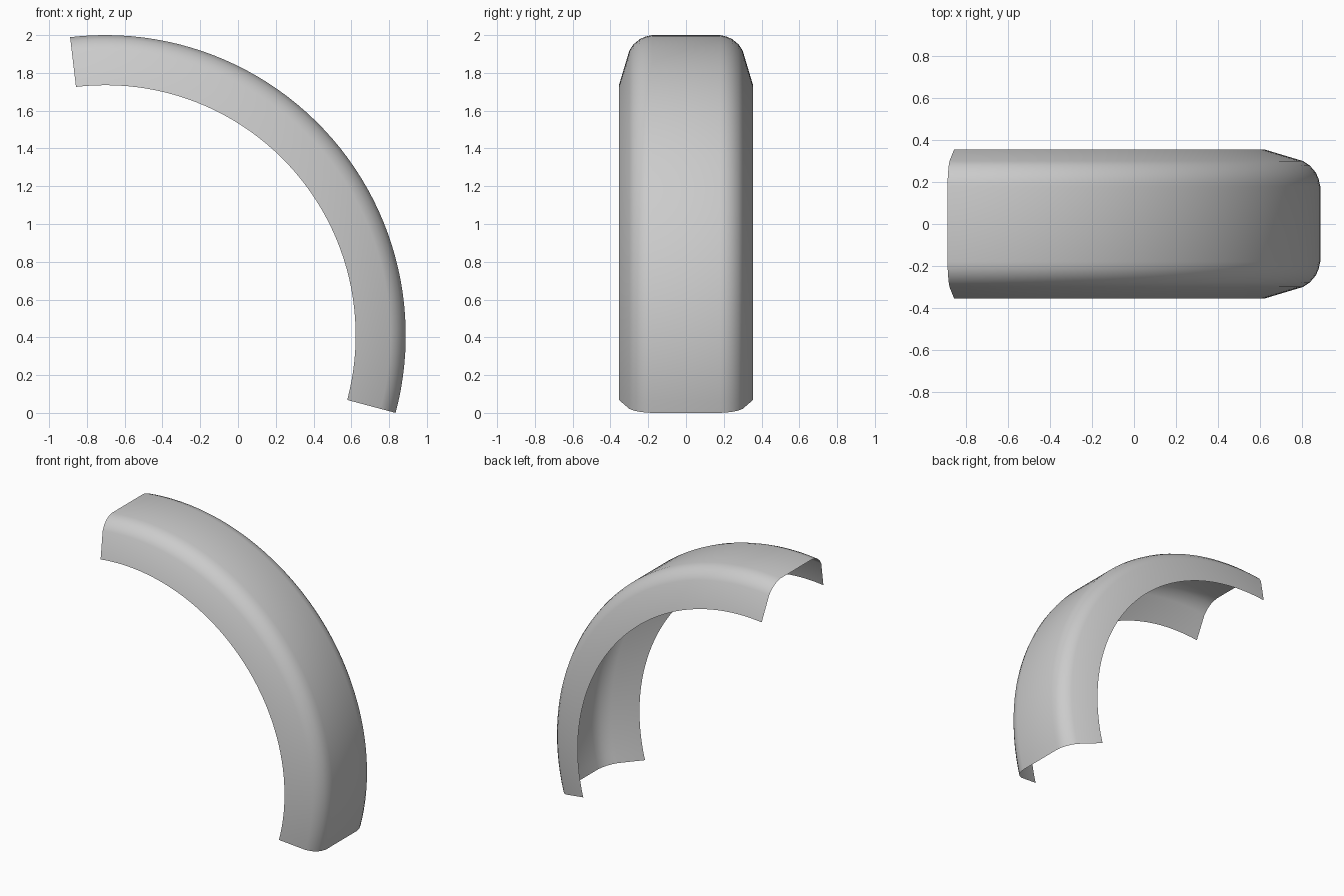
import bpy, bmesh, math

if "Cube" in bpy.data.objects:
    bpy.data.objects.remove(bpy.data.objects["Cube"])

# Arc of the fender in the XZ plane
CX, CZ = -0.702, 0.41
A0, A1, STEPS = math.radians(-14.94), math.radians(96.75), 48

# Cross-section: (y, radius), open on the inside
half = [(0.355, 1.325), (0.30, 1.508), (0.278, 1.541), (0.245, 1.569), (0.215, 1.582), (0.18, 1.59)]
profile = half + [(0.0, 1.59)] + [(-y, r) for y, r in reversed(half)]

mat = bpy.data.materials.new("light grey")
mat.diffuse_color = (0.6, 0.6, 0.6, 1)
mat.use_nodes = True
mat.node_tree.nodes["Principled BSDF"].inputs["Base Color"].default_value = mat.diffuse_color

# Sweep the section along the arc
bm = bmesh.new()
rows = []
for i in range(STEPS + 1):
    a = A0 + (A1 - A0) * i / STEPS
    rows.append([bm.verts.new((CX + r * math.cos(a), y, CZ + r * math.sin(a))) for y, r in profile])
for p, q in zip(rows, rows[1:]):
    for j in range(len(profile) - 1):
        bm.faces.new((p[j], q[j], q[j + 1], p[j + 1]))

# Make the normals point outward
bm.normal_update()
mid = max(bm.faces, key=lambda f: f.calc_center_median().z)
if mid.normal.z < 0:
    bmesh.ops.reverse_faces(bm, faces=bm.faces[:])
for f in bm.faces:
    f.smooth = True

mesh = bpy.data.meshes.new("fender")
bm.to_mesh(mesh)
bm.free()
mesh.materials.append(mat)
obj = bpy.data.objects.new("fender", mesh)
bpy.context.collection.objects.link(obj)
